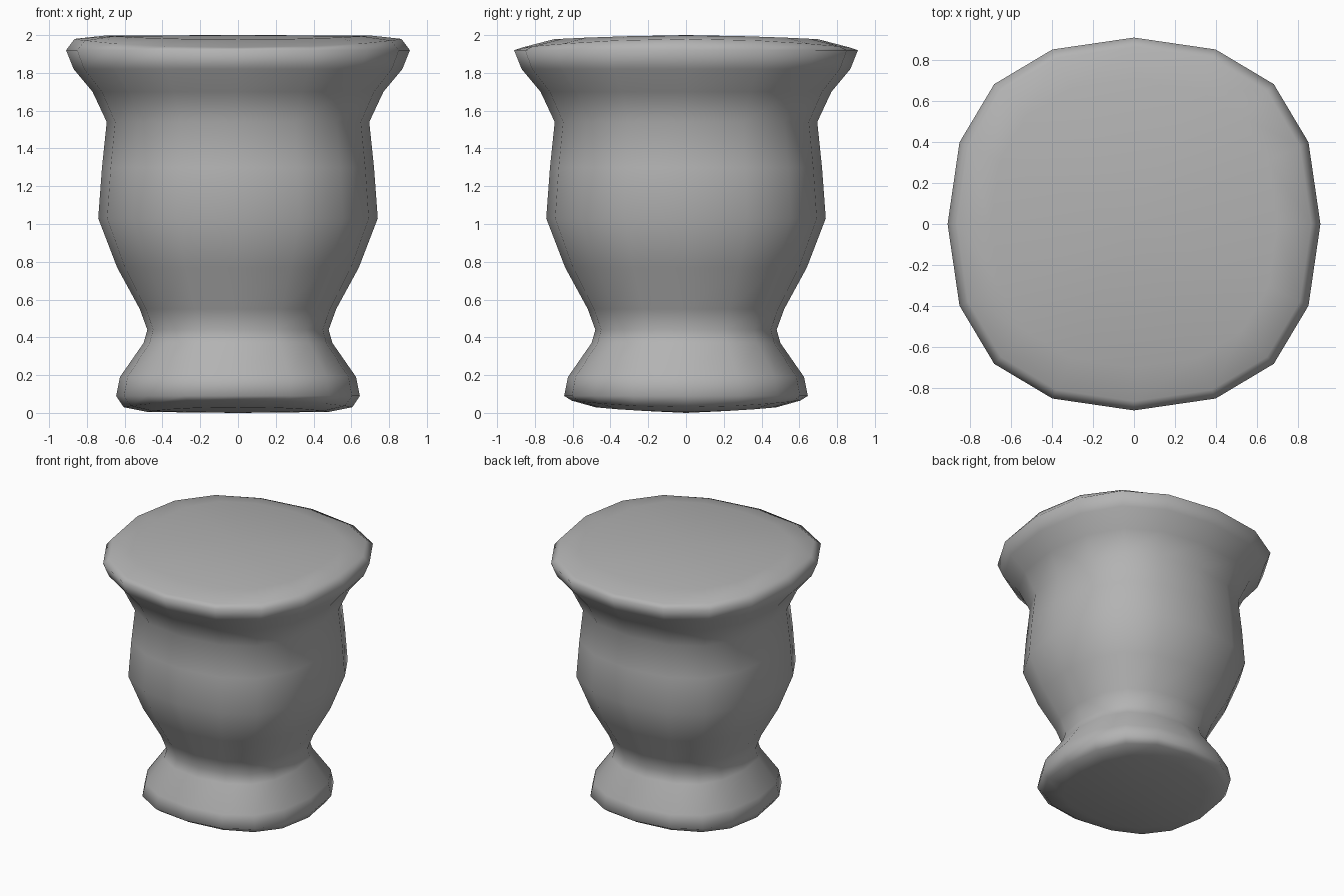
import bpy, bmesh

if "Cube" in bpy.data.objects:
    bpy.data.objects.remove(bpy.data.objects["Cube"])

# rounded-square cross-section, one quarter, repeated four times
QUARTER = [(1, 0), (0.936, 0.438), (0.75, 0.75), (0.438, 0.936)]
SECTION = []
for k in range(4):
    for x, y in QUARTER:
        for _ in range(k):
            x, y = -y, x
        SECTION.append((x, y))

# side profile (half width, height, drop toward the front and back)
PROFILE = [
    (0.48, 0.005, 0.025), (0.605, 0.03, 0.035), (0.645, 0.09, 0), (0.625, 0.19, 0),
    (0.50, 0.37, 0), (0.48, 0.44, 0), (0.52, 0.55, 0), (0.64, 0.77, 0),
    (0.74, 1.03, 0), (0.72, 1.30, 0), (0.695, 1.54, 0), (0.77, 1.70, 0),
    (0.87, 1.82, 0), (0.91, 1.92, 0), (0.865, 1.98, -0.045), (0.70, 1.998, -0.02),
]

bm = bmesh.new()
rings = [[bm.verts.new((r * x, r * y, z + d * y * y)) for x, y in SECTION]
         for r, z, d in PROFILE]
n = len(SECTION)

# side wall
for a, b in zip(rings, rings[1:]):
    for i in range(n):
        j = (i + 1) % n
        bm.faces.new((a[i], a[j], b[j], b[i]))

# closed, slightly crowned top and bottom
for ring, z in ((rings[0], 0.0), (rings[-1], 2.0)):
    centre = bm.verts.new((0, 0, z))
    for i in range(n):
        bm.faces.new((ring[i], ring[(i + 1) % n], centre))

# smooth shading throughout
bmesh.ops.recalc_face_normals(bm, faces=bm.faces)
for f in bm.faces:
    f.smooth = True
mesh = bpy.data.meshes.new("urn_pot")
bm.to_mesh(mesh)
bm.free()
pot = bpy.data.objects.new("urn_pot", mesh)
bpy.context.collection.objects.link(pot)

# dark grey stone
stone = bpy.data.materials.new("stone")
stone.diffuse_color = (0.45, 0.45, 0.45, 1)
stone.use_nodes = True
stone.node_tree.nodes["Principled BSDF"].inputs["Base Color"].default_value = stone.diffuse_color
mesh.materials.append(stone)
